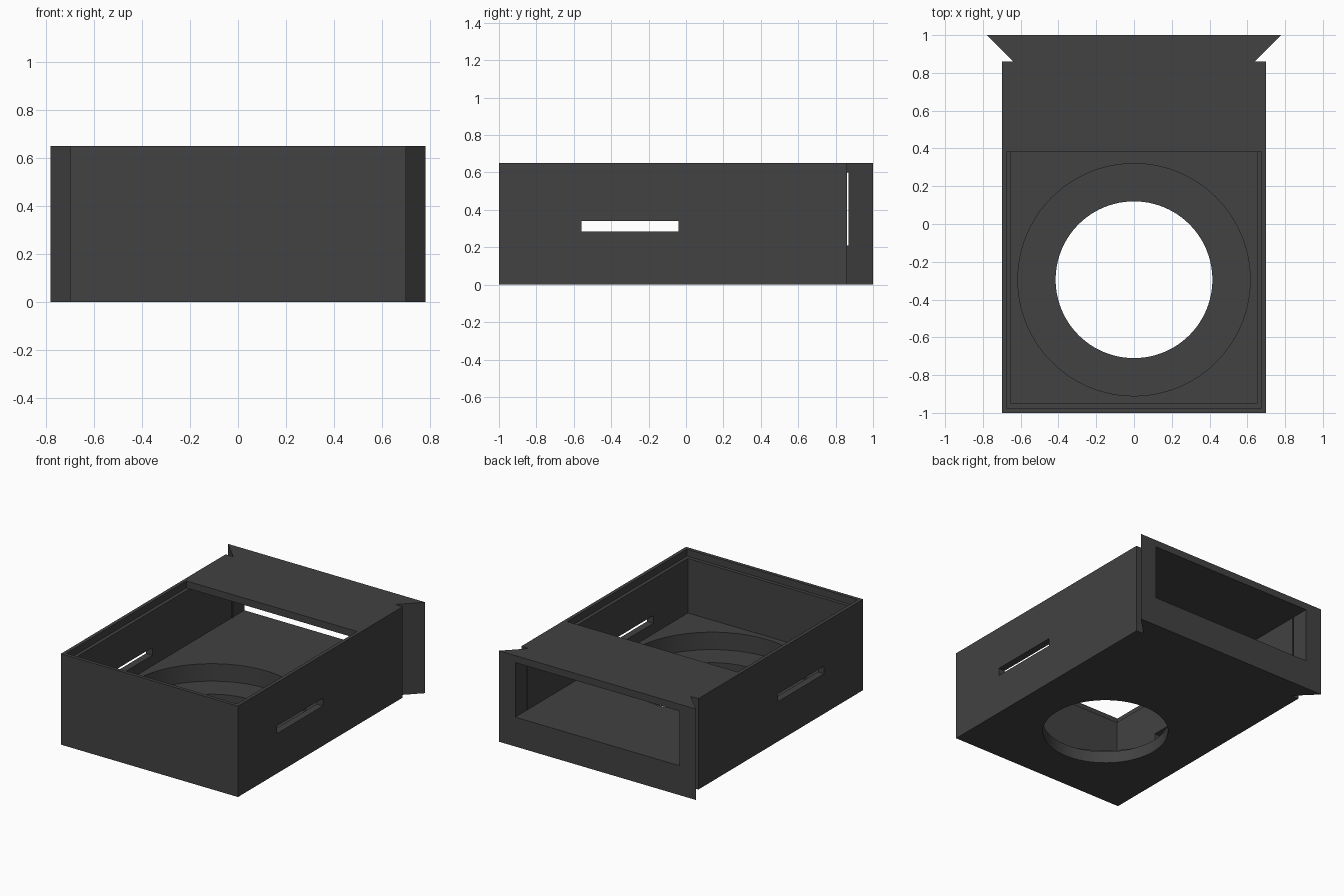
import bpy, bmesh, math

if "Cube" in bpy.data.objects:
    bpy.data.objects.remove(bpy.data.objects["Cube"])

grey = bpy.data.materials.new("dark grey")
grey.diffuse_color = (0.054, 0.054, 0.054, 1)
grey.use_nodes = True
grey.node_tree.nodes["Principled BSDF"].inputs["Base Color"].default_value = grey.diffuse_color


def prism(name, pts, lo, hi, axis="z"):
    """Extrude a profile: (x, y) points along z, or (y, z) points along x."""
    place = (lambda p, h: (p[0], p[1], h)) if axis == "z" else (lambda p, h: (h, p[0], p[1]))
    bm = bmesh.new()
    a = [bm.verts.new(place(p, lo)) for p in pts]
    b = [bm.verts.new(place(p, hi)) for p in pts]
    bm.faces.new(a)
    bm.faces.new(b)
    for i in range(len(pts)):
        j = (i + 1) % len(pts)
        bm.faces.new((a[i], a[j], b[j], b[i]))
    bmesh.ops.recalc_face_normals(bm, faces=bm.faces)
    mesh = bpy.data.meshes.new(name)
    bm.to_mesh(mesh)
    bm.free()
    mesh.materials.append(grey)
    ob = bpy.data.objects.new(name, mesh)
    bpy.context.collection.objects.link(ob)
    return ob


def rect(x0, y0, x1, y1):
    return [(x0, y0), (x1, y0), (x1, y1), (x0, y1)]


def circle(r, cy, n=96):
    return [(r * math.cos(2 * math.pi * i / n), cy + r * math.sin(2 * math.pi * i / n))
            for i in range(n)]


# Box with a dovetail flange at the back
half = [(0.70, -1.0), (0.70, 0.86), (0.64, 0.86), (0.78, 1.0)]
housing = prism("housing", half + [(-x, y) for x, y in reversed(half)], 0, 0.65)

cutters = [
    # Shallow ledge for a lid
    prism("lid_ledge_cutter", rect(-0.675, -0.975, 0.675, 0.38), 0.60, 0.75),
    # Main cavity, open at the top front and through the back
    prism("cavity_cutter", [(-0.95, 0.21), (1.1, 0.21), (1.1, 0.60), (0.38, 0.60),
                            (0.38, 0.75), (-0.95, 0.75)], -0.65, 0.65, "x"),
    # Round recess in the floor and the hole through it
    prism("round_recess_cutter", circle(0.615, -0.295), 0.085, 0.30),
    prism("round_hole_cutter", circle(0.415, -0.295), -0.1, 0.30),
    # Slot through both side walls
    prism("side_slot_cutter", rect(-0.56, 0.285, -0.04, 0.34), -1, 1, "x"),
]

bpy.context.view_layer.objects.active = housing
housing.select_set(True)
for cutter in cutters:
    cutter.hide_render = True
    mod = housing.modifiers.new(cutter.name, "BOOLEAN")
    mod.operation = "DIFFERENCE"
    mod.solver = "EXACT"
    mod.object = cutter
    bpy.ops.object.modifier_apply(modifier=mod.name)
    bpy.data.objects.remove(cutter)

bpy.ops.object.shade_smooth_by_angle(angle=math.radians(30))
